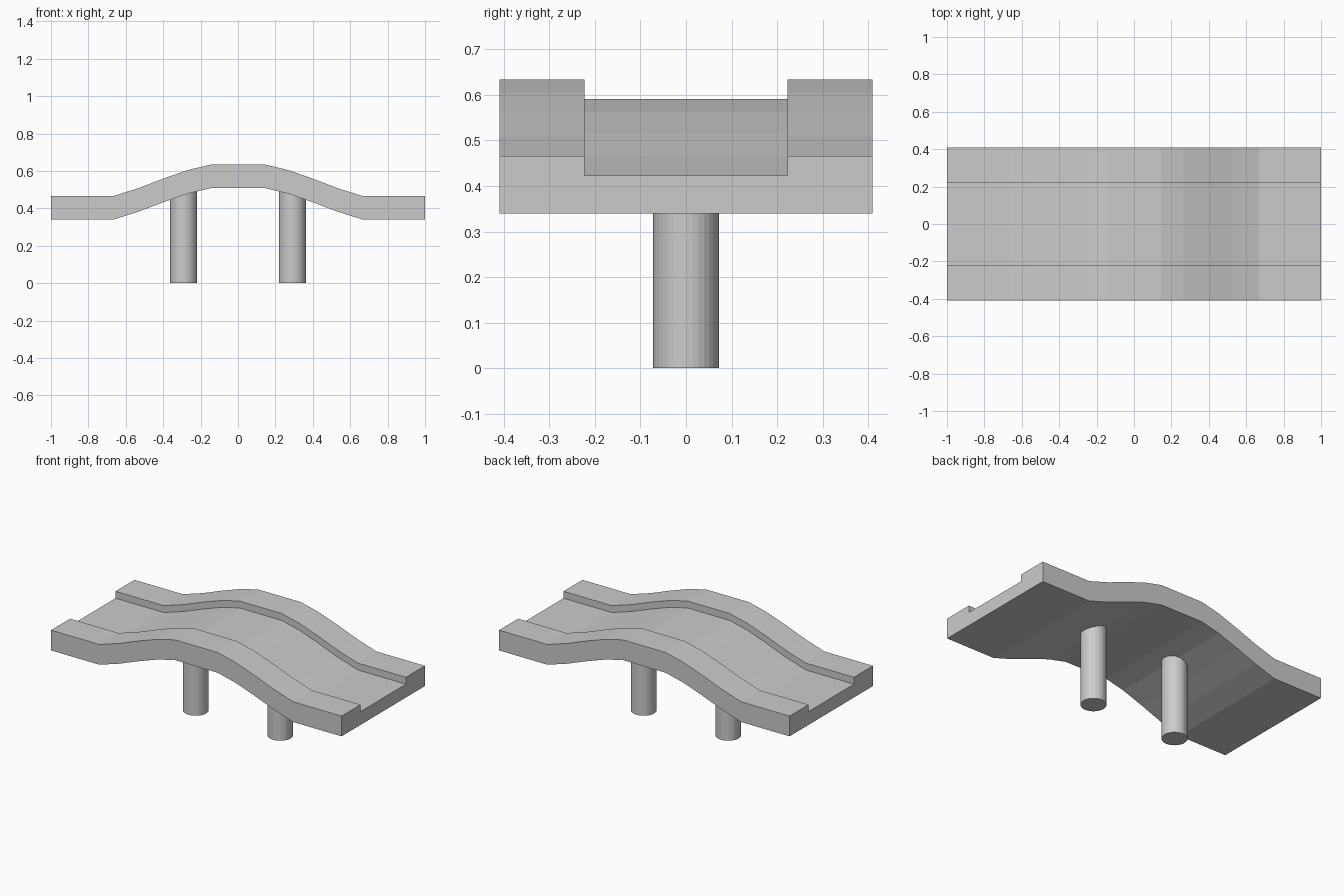
import bpy
import bmesh

cube = bpy.data.objects.get("Cube")
if cube:
    bpy.data.objects.remove(cube, do_unlink=True)

GREY = (0.6, 0.6, 0.6, 1)
concrete = bpy.data.materials.new("concrete_grey")
concrete.use_nodes = True
concrete.diffuse_color = GREY
concrete.node_tree.nodes["Principled BSDF"].inputs["Base Color"].default_value = GREY


def add_object(name, bm):
    bmesh.ops.recalc_face_normals(bm, faces=bm.faces)
    mesh = bpy.data.meshes.new(name)
    bm.to_mesh(mesh)
    bm.free()
    mesh.materials.append(concrete)
    obj = bpy.data.objects.new(name, mesh)
    bpy.context.collection.objects.link(obj)
    return obj


# Humped path of the underside, one half mirrored about the crown
half_path = [(0.145, 0.508), (0.265, 0.48), (0.4, 0.433), (0.53, 0.383),
             (0.667, 0.34), (1.0, 0.34)]
path = [(-x, z) for x, z in reversed(half_path)] + half_path

# Channel cross-section: raised kerbs on both sides of a sunken roadway
WIDTH, ROAD, KERB_TOP, ROAD_TOP = 0.41, 0.223, 0.126, 0.083
half_section = [(ROAD, ROAD_TOP), (ROAD, KERB_TOP), (WIDTH, KERB_TOP), (WIDTH, 0)]
section = half_section + [(-y, z) for y, z in reversed(half_section)]

# Bridge deck: the section swept along the path
bm = bmesh.new()
rings = [[bm.verts.new((x, y, base + z)) for y, z in section] for x, base in path]
count = len(section)
for a, b in zip(rings, rings[1:]):
    for i in range(count):
        j = (i + 1) % count
        bm.faces.new((a[i], a[j], b[j], b[i]))
bm.faces.new(rings[0])
bm.faces.new(rings[-1])
add_object("bridge_deck", bm)

# Two round piers, their tops buried in the deck
PIER_HEIGHT = 0.5
for name, x in (("right_pier", -0.291), ("left_pier", 0.291)):
    bm = bmesh.new()
    bmesh.ops.create_cone(bm, cap_ends=True, segments=32, radius1=0.072,
                          radius2=0.072, depth=PIER_HEIGHT)
    bmesh.ops.translate(bm, vec=(x, 0, PIER_HEIGHT / 2), verts=bm.verts)
    add_object(name, bm)
